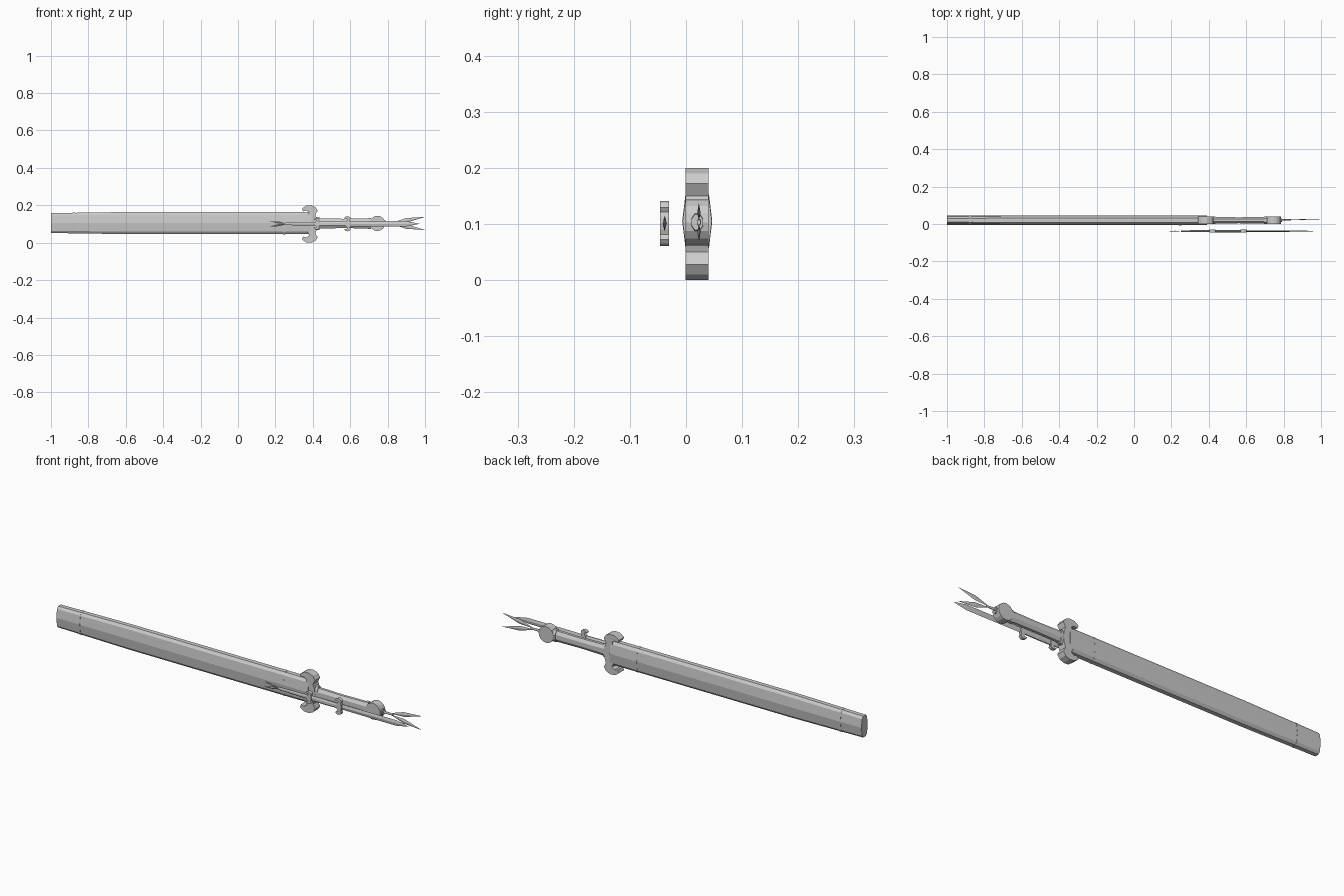
import bpy, bmesh, math
from mathutils import Vector

if "Cube" in bpy.data.objects:
    bpy.data.objects.remove(bpy.data.objects["Cube"])

ZC = 0.103      # centre height of the sword
YS = 0.020      # sword centre plane
YK = -0.038     # small knife centre plane


def finish(name, bm):
    bmesh.ops.recalc_face_normals(bm, faces=bm.faces[:])
    me = bpy.data.meshes.new(name)
    bm.to_mesh(me)
    bm.free()
    ob = bpy.data.objects.new(name, me)
    bpy.context.collection.objects.link(ob)
    return ob


def loft(name, section, stations, y, z=ZC):
    """Sweep a (y, z) section along x; stations are (x, y scale, z scale)."""
    bm = bmesh.new()
    rings = [[bm.verts.new((x, y + p * sy, z + q * sz)) for p, q in section]
             for x, sy, sz in stations]
    n = len(section)
    for a, b in zip(rings, rings[1:]):
        for i in range(n):
            j = (i + 1) % n
            bm.faces.new((a[i], a[j], b[j], b[i]))
    bm.faces.new(rings[0])
    bm.faces.new(rings[-1])
    return finish(name, bm)


def plate(name, outline, y, half):
    """Extrude an (x, z) outline through its thickness in y."""
    bm = bmesh.new()
    f = bm.faces.new([bm.verts.new((x, y - half, z)) for x, z in outline])
    r = bmesh.ops.extrude_face_region(bm, geom=[f])
    for v in r["geom"]:
        if isinstance(v, bmesh.types.BMVert):
            v.co.y += 2 * half
    return finish(name, bm)


def disc(name, x, y, z, r, half, sides=16):
    ring = [(x + r * math.cos(math.tau * i / sides),
             z + r * math.sin(math.tau * i / sides)) for i in range(sides)]
    return plate(name, ring, y, half)


def crescent(name, x, y, z, sx, sz, half):
    """Guard with both tips curling back, mirrored top to bottom."""
    upper = [(0.55, 0.0), (0.5, 0.28), (0.40, 0.50), (0.55, 0.72), (0.40, 0.90),
             (0.12, 1.0), (-0.22, 0.98), (-0.50, 0.82), (-0.42, 0.68),
             (-0.20, 0.72), (-0.02, 0.62), (-0.10, 0.45), (-0.3, 0.3)]
    full = upper + [(a, -b) for a, b in reversed(upper[1:])]
    return plate(name, [(x + a * sx, z + b * sz) for a, b in full], y, half)


def leaf(name, start, tip, y, width, half):
    """Flat diamond-section tassel leaf between two (x, z) points."""
    s, t = Vector(start), Vector(tip)
    d = t - s
    n = Vector((-d.y, d.x)).normalized()
    bm = bmesh.new()
    a, b = (bm.verts.new((p.x, y, p.y)) for p in (s, t))
    m = s + d * 0.45
    e = [bm.verts.new(c) for c in (
        (m.x + n.x * width, y, m.y + n.y * width), (m.x, y + half, m.y),
        (m.x - n.x * width, y, m.y - n.y * width), (m.x, y - half, m.y))]
    for i in range(4):
        bm.faces.new((a, e[i], e[(i + 1) % 4]))
        bm.faces.new((b, e[(i + 1) % 4], e[i]))
    return finish(name, bm)


# scabbard: tall ten-sided section, tapering slightly at the far end
quarter = [(0.026, 0.0), (0.0205, 0.046), (0.011, 0.059)]
right = [(a, -b) for a, b in reversed(quarter[1:])] + quarter
body = right + [(-a, b) for a, b in reversed(right)]
loft("scabbard", body, [(-1, .95, .90), (-0.6, 1, 1), (0.39, 1, 1)], YS, 0.105)
loft("scabbard_tip_band", body, [(-0.885, 1.02, .945), (-0.87, 1.02, .95)], YS, 0.105)
loft("scabbard_mouth_band", body, [(0.24, 1.03, 1.015), (0.255, 1.03, 1.015)], YS, 0.105)

# sword guard
crescent("sword_guard", 0.382, YS, 0.1, 0.08, 0.1, 0.0205)

# grip with collars
octagon = [(math.cos(math.tau * (i + .5) / 8) * 1.08,
            math.sin(math.tau * (i + .5) / 8) * 1.08) for i in range(8)]
loft("grip", octagon, [(0.41, .017, .028), (0.56, .016, .025), (0.71, .017, .027)], YS)
loft("grip_front_collar", octagon, [(0.41, .019, .036), (0.435, .019, .034)], YS)
loft("grip_rear_collar", octagon, [(0.695, .02, .030), (0.712, .02, .030)], YS)

# pommel
disc("pommel", 0.745, YS, ZC, 0.041, 0.0205)
loft("pommel_cap", octagon, [(0.77, .012, .018), (0.79, .010, .014)], YS)

# pommel tassel
loft("tassel_cord", octagon, [(0.78, .004, .006), (0.84, .003, .005)], YS + .003)
for side, label in ((1, "upper"), (-1, "lower")):
    leaf("tassel_leaf_" + label, (0.82, ZC + side * .002),
         (1.0, ZC + side * .035), YS + .003, 0.012, 0.003)

# knife: blade, guard, handle
diamond = [(1, 0), (0, 1), (-1, 0), (0, -1)]
loft("knife_blade", diamond, [(0.58, .004, .013), (0.82, .0035, .014),
                              (0.90, .003, .014), (0.97, .0003, .0005)], YK, 0.101)
crescent("knife_guard", 0.585, YK, 0.101, 0.032, 0.04, 0.008)
loft("knife_handle", octagon, [(0.42, .006, .012), (0.50, .007, .013),
                               (0.59, .006, .012)], YK, 0.101)

# knife rear end: middle collar, narrow shank and small tassel
crescent("knife_rear_collar", 0.42, YK, 0.101, 0.03, 0.03, 0.008)
loft("knife_shank", octagon, [(0.25, .004, .007), (0.42, .006, .010)], YK, 0.101)
for side, label in ((1, "upper"), (-1, "lower")):
    leaf("knife_tassel_" + label, (0.26, 0.101 + side * .001),
         (0.17, 0.101 + side * .014), YK, 0.006, 0.002)
